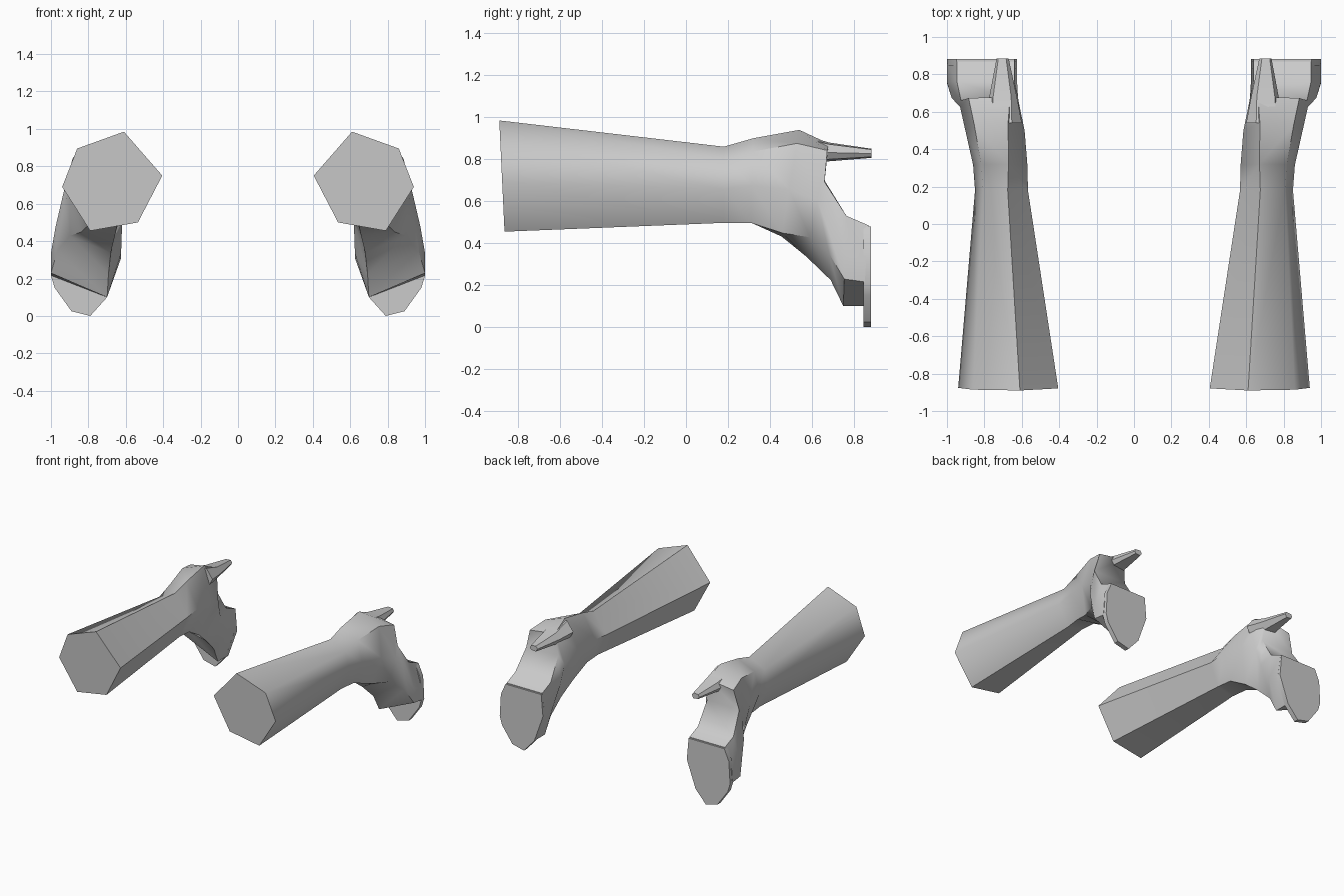
import bpy, bmesh, math
from mathutils import Vector

if "Cube" in bpy.data.objects:
    bpy.data.objects.remove(bpy.data.objects["Cube"])

# Six-sided cross-sections in unit space: (across, up)
ARM = [(.383, 1), (.85, .83), (1, .443), (.72, 0), (.243, .085), (0, .557)]
HAND = [(.04, 1), (.86, 1), (1, .55), (1, .3), (.2, 0), (0, .55)]


def ring(top, bottom, x0, x1, k):
    """Section between a top and bottom (y, z) point, blended from ARM to HAND."""
    pts = []
    for a, h in zip(ARM, HAND):
        u = a[0] + (h[0] - a[0]) * k
        t = a[1] + (h[1] - a[1]) * k
        pts.append(Vector((x0 + (x1 - x0) * u,
                           bottom[0] + (top[0] - bottom[0]) * t,
                           bottom[1] + (top[1] - bottom[1]) * t)))
    return pts


def loft(name, rings, angle=40):
    """Skin the rings, cap both ends and mirror to the other side."""
    bm = bmesh.new()
    loops = [[bm.verts.new(p) for p in r] for r in rings]
    n = len(loops[0])
    for a, b in zip(loops, loops[1:]):
        for i in range(n):
            j = (i + 1) % n
            bm.faces.new((a[i], a[j], b[j], b[i]))
    bm.faces.new(loops[0])
    bm.faces.new(loops[-1])
    bmesh.ops.recalc_face_normals(bm, faces=bm.faces)
    me = bpy.data.meshes.new(name)
    bm.to_mesh(me)
    bm.free()
    ob = bpy.data.objects.new(name, me)
    bpy.context.collection.objects.link(ob)
    bpy.ops.object.select_all(action='DESELECT')
    ob.select_set(True)
    bpy.context.view_layer.objects.active = ob
    bpy.ops.object.shade_smooth_by_angle(angle=math.radians(angle))
    mirror = ob.modifiers.new("mirror", 'MIRROR')
    mirror.use_mirror_merge = False
    return ob


# Forearm, wrist and palm bending down into the fingers
loft("forearm_and_hand", [
    ring((-.89, .985), (-.865, .455), .405, .94, 0),
    ring((.18, .86), (.18, .497), .567, .85, 0),
    ring((.32, .90), (.31, .485), .57, .86, .1),
    ring((.54, .94), (.45, .40), .585, .90, .3),
    ring((.68, .875), (.57, .32), .612, .93, .65),
    ring((.66, .70), (.69, .22), .62, .975, .9),
    ring((.765, .53), (.75, .10), .625, 1.0, 1),
    ring((.87, .485), (.845, .10), .625, 1.0, 1),
], 50)

# Thumb pointing forward over the open grip
loft("thumb", [
    ring((.54, .925), (.54, .76), .60, .79, .3),
    ring((.68, .88), (.665, .785), .625, .775, .5),
    ring((.885, .85), (.885, .805), .67, .735, .5),
])

# Flat fingertip plate closing the front of the grip
outline = [(.64, .48), (.95, .48), (.99, .39), (1, .215), (.98, .15),
           (.89, .025), (.79, .0), (.70, .10), (.625, .31)]
loft("fingertips", [[Vector((x, y, z)) for x, z in outline] for y in (.845, .882)])
